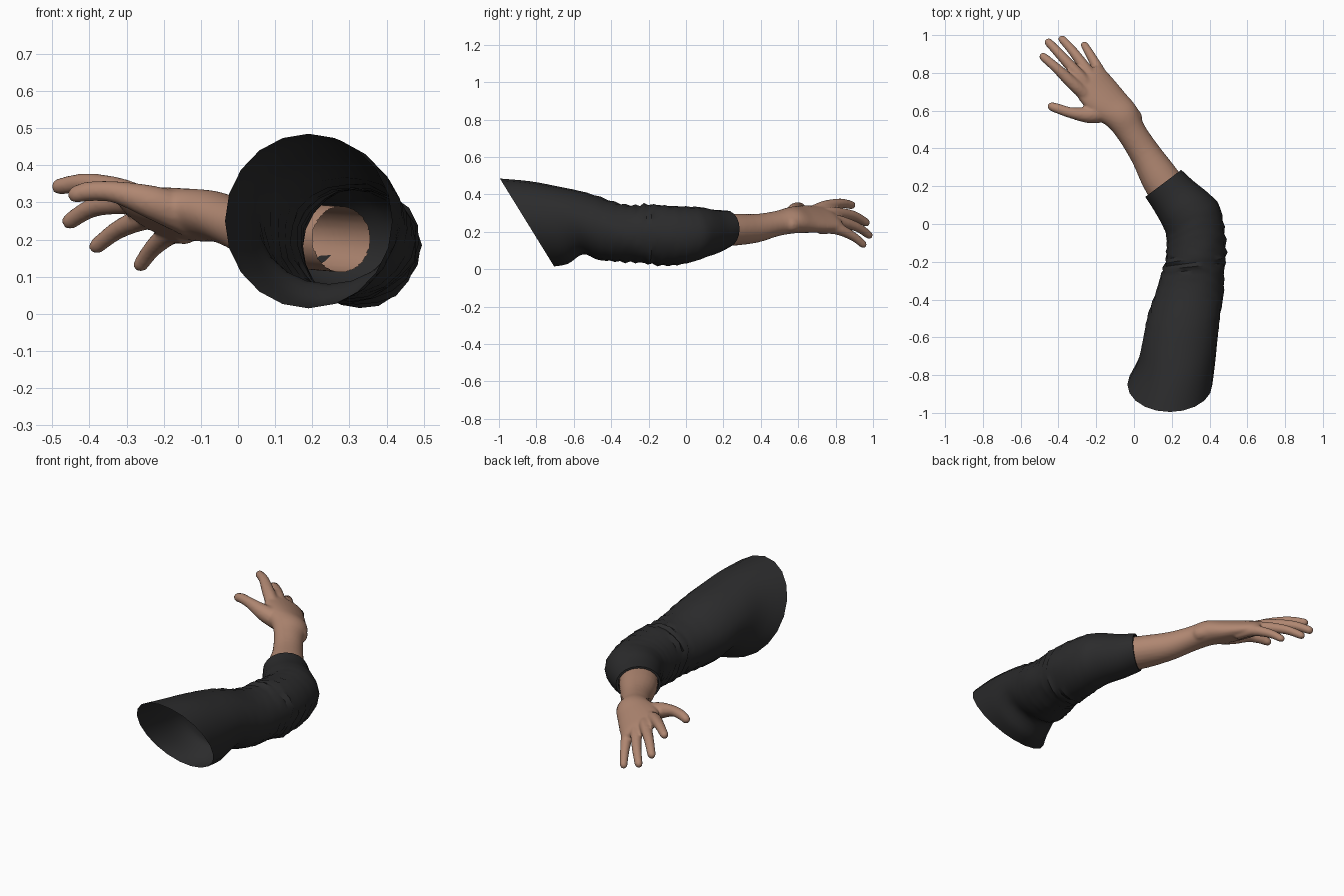
import bpy, bmesh, math
from mathutils import Vector

cube = bpy.data.objects.get("Cube")
if cube:
    bpy.data.objects.remove(cube)


def material(name, color):
    m = bpy.data.materials.new(name)
    m.use_nodes = True
    m.diffuse_color = (*color, 1)
    m.node_tree.nodes["Principled BSDF"].inputs["Base Color"].default_value = (*color, 1)
    return m


skin = material("skin", (0.43, 0.24, 0.165))
cloth = material("black cloth", (0.024, 0.024, 0.025))


def spline(rows, steps):
    """Smoothly interpolate rows of numbers."""
    out = []
    for i in range(len(rows) - 1):
        a, b, c, d = (rows[max(0, min(len(rows) - 1, i + k))] for k in (-1, 0, 1, 2))
        for s in range(steps):
            t = s / steps
            out.append([0.5 * (2 * q + (r - p) * t + (2 * p - 5 * q + 4 * r - u) * t * t
                               + (3 * q - p - 3 * r + u) * t ** 3)
                        for p, q, r, u in zip(a, b, c, d)])
    out.append(list(rows[-1]))
    return out


def loft(bm, rings, capped):
    """Bridge rings of points into a tube."""
    loops = [[bm.verts.new(p) for p in ring] for ring in rings]
    n = len(loops[0])
    for lo, hi in zip(loops, loops[1:]):
        for i in range(n):
            bm.faces.new((lo[i], lo[(i + 1) % n], hi[(i + 1) % n], hi[i]))
    if capped:
        bm.faces.new(loops[0][::-1])
        bm.faces.new(loops[-1])


def oval(center, side, up, n, fold=lambda a: 1.0):
    angles = [math.tau * i / n for i in range(n)]
    return [center + (side * math.cos(a) + up * math.sin(a)) * fold(a) for a in angles]


def finish(bm, name, mat, angle):
    bmesh.ops.recalc_face_normals(bm, faces=bm.faces)
    mesh = bpy.data.meshes.new(name)
    bm.to_mesh(mesh)
    bm.free()
    mesh.materials.append(mat)
    ob = bpy.data.objects.new(name, mesh)
    bpy.context.collection.objects.link(ob)
    bpy.ops.object.select_all(action='DESELECT')
    ob.select_set(True)
    bpy.context.view_layer.objects.active = ob
    bpy.ops.object.shade_smooth_by_angle(angle=math.radians(angle))
    return ob


# Sleeve: x, y, z, turn in degrees, half width, half height, backward lean
sleeve_rows = [
    (.19, -.85, .25, 0, .225, .235, .145),
    (.225, -.73, .25, 0, .205, .22, .10),
    (.245, -.61, .26, 0, .197, .18, .06),
    (.262, -.5, .23, 0, .193, .18, .03),
    (.29, -.38, .20, 0, .185, .16, 0),
    (.31, -.27, .19, 3, .172, .155, 0),
    (.325, -.18, .185, 10, .165, .163, 0),
    (.325, -.07, .18, 20, .163, .16, 0),
    (.31, .02, .185, 30, .162, .15, 0),
    (.27, .08, .195, 36, .148, .137, 0),
    (.21, .15, .20, 37, .13, .118, 0),
    (.155, .215, .215, 37, .119, .10, 0),
]
rings = []
for x, y, z, turn, hw, hh, lean in spline(sleeve_rows, 4):
    # Creases are deepest around the elbow and fade toward both openings
    depth = 0.055 * math.exp(-((y + .24) / .2) ** 2)

    def fold(a, y=y, depth=depth):
        wave = math.sin(58 * y + 1.6 * math.sin(a + .6) + math.sin(3 * a))
        return 1 + depth * (1 - 2 * abs(wave)) + .25 * depth * math.sin(5 * a + 30 * y)

    t = math.radians(turn)
    side = Vector((math.cos(t), math.sin(t), 0)) * hw
    rings.append(oval(Vector((x, y, z)), side, Vector((0, -lean, hh)), 20, fold))
# Turned-in cuff hem
end = rings[-1]
mid = sum(end, Vector()) / len(end)
inward = Vector((.6, -.8, 0))
rings.append([mid + (p - mid) * .9 for p in end])
rings.append([mid + (p - mid) * .9 + inward * .05 for p in end])
bm = bmesh.new()
loft(bm, rings, False)
finish(bm, "sleeve", cloth, 40)

# Forearm and palm: centre, half width, half height, tilt of the hand
arm_rows = [
    (.29, .03, .20, .095, .09, 0),
    (.155, .215, .21, .103, .088, 0),
    (.06, .37, .218, .083, .078, .05),
    (-.01, .48, .243, .079, .068, .15),
    (-.06, .565, .262, .094, .068, .3),
    (-.13, .63, .267, .112, .062, .42),
    (-.19, .70, .27, .117, .052, .48),
    (-.24, .765, .272, .112, .04, .5),
    (-.262, .795, .27, .10, .026, .5),
]
axis = Vector((-.58, .81, 0))
bm = bmesh.new()
rings = []
for x, y, z, hw, hh, tilt in spline(arm_rows, 4):
    side = Vector((.81 * math.cos(tilt), .58 * math.cos(tilt), -math.sin(tilt)))
    rings.append(oval(Vector((x, y, z)), side * hw, side.cross(axis) * hh, 24))
loft(bm, rings, True)

# Digits: x, y, z, radius along each path
digits = {
    "thumb": [(-.13, .60, .262, .055), (-.23, .578, .30, .046),
              (-.33, .588, .328, .03), (-.40, .61, .33, .027), (-.435, .622, .322, .024)],
    "index": [(-.24, .67, .30, .036), (-.32, .74, .333, .034),
              (-.41, .825, .352, .027), (-.48, .885, .343, .023)],
    "middle": [(-.22, .70, .28, .036), (-.285, .78, .30, .034),
               (-.385, .89, .288, .027), (-.452, .962, .25, .023)],
    "ring": [(-.19, .72, .255, .036), (-.24, .80, .26, .033),
             (-.32, .91, .228, .026), (-.38, .978, .183, .022)],
    "little": [(-.14, .71, .22, .034), (-.18, .80, .218, .032),
               (-.228, .89, .178, .025), (-.262, .947, .133, .021)],
    "wrist_bone": [(-.01, .53, .245, .03), (.0, .56, .24, .045), (-.03, .61, .24, .035)],
}
for path in digits.values():
    rows = spline(path, 5)
    points = [Vector(r[:3]) for r in rows]
    rings = []
    for i, p in enumerate(points):
        d = (points[min(i + 1, len(points) - 1)] - points[max(i - 1, 0)]).normalized()
        side = d.cross(Vector((0, 0, 1))).normalized()
        rings.append(oval(p, side * rows[i][3], side.cross(d) * rows[i][3], 12))
    # Rounded tip
    for k in (35, 65, 82):
        a, r = math.radians(k), rows[-1][3]
        rings.append(oval(p + d * r * math.sin(a), side * r * math.cos(a),
                          side.cross(d) * r * math.cos(a), 12))
    loft(bm, rings, True)
arm = finish(bm, "forearm_and_hand", skin, 60)

# Fuse the lofts into one skin surface
remesh = arm.modifiers.new("fuse", 'REMESH')
remesh.mode = 'VOXEL'
remesh.voxel_size = .008
relax = arm.modifiers.new("relax", 'SMOOTH')
relax.factor = .5
relax.iterations = 5
for m in ("fuse", "relax"):
    bpy.ops.object.modifier_apply(modifier=m)

# Open the hidden elbow end
bm = bmesh.new()
bm.from_mesh(arm.data)
start = Vector((.29, .03, .20)) + axis * .02
gone = [f for f in bm.faces if (f.calc_center_median() - start).dot(axis) < 0]
bmesh.ops.delete(bm, geom=gone, context='FACES')
bm.to_mesh(arm.data)
bm.free()
if not arm.data.materials:
    arm.data.materials.append(skin)
for p in arm.data.polygons:
    p.material_index = 0
bpy.ops.object.shade_smooth()
